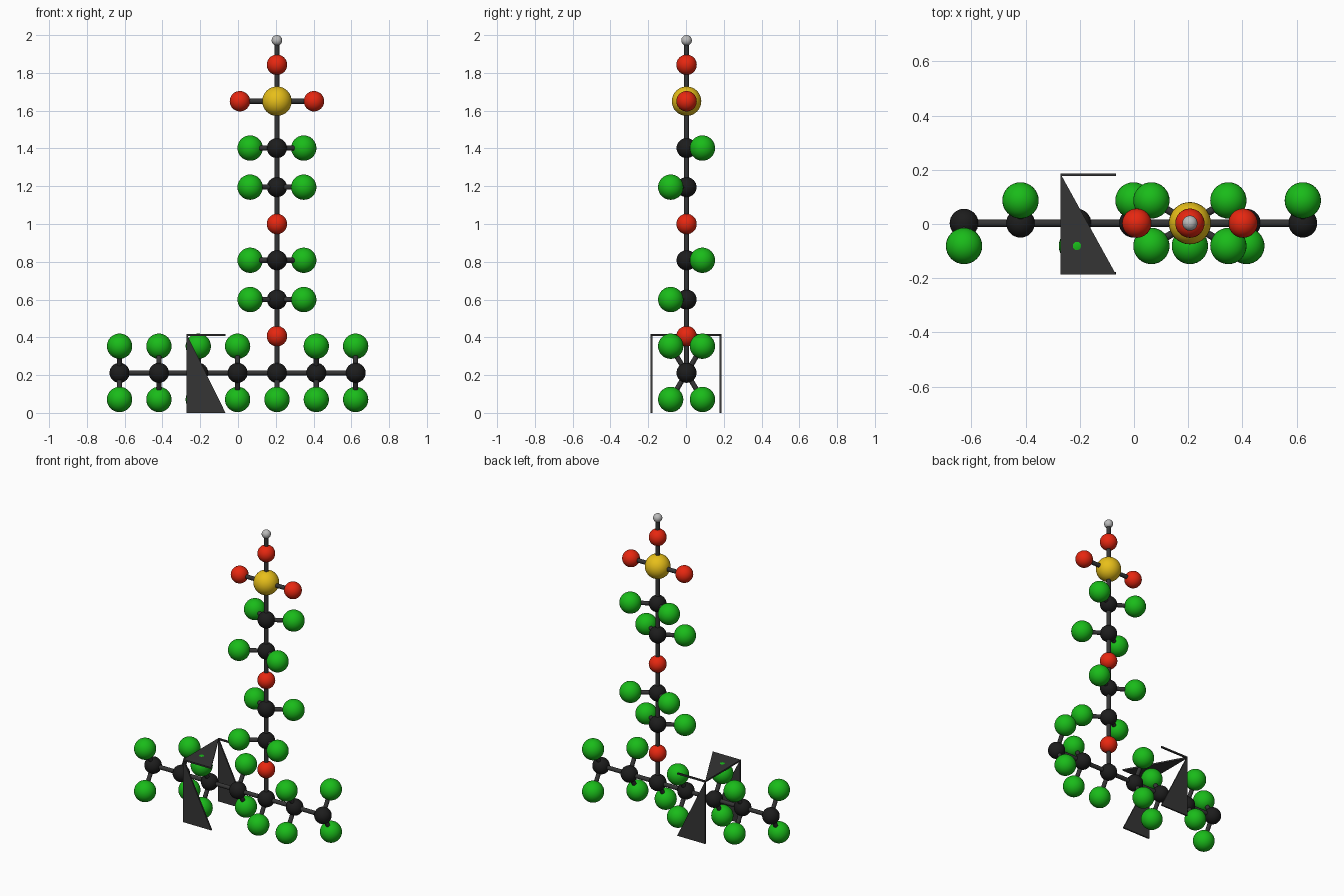
import bpy, bmesh
from mathutils import Vector

if "Cube" in bpy.data.objects:
    bpy.data.objects.remove(bpy.data.objects["Cube"])

Y0 = 0.003   # y of the molecule axis


def material(name, rgb):
    m = bpy.data.materials.new(name)
    m.diffuse_color = (*rgb, 1)
    m.use_nodes = True
    m.node_tree.nodes["Principled BSDF"].inputs["Base Color"].default_value = m.diffuse_color
    return m


BLACK = material("carbon_black", (0.012, 0.012, 0.012))
GREEN = material("fluorine_green", (0.01, 0.5, 0.01))
RED = material("oxygen_red", (0.8, 0.02, 0.005))
YELLOW = material("sulfur_yellow", (0.8, 0.52, 0.01))
WHITE = material("hydrogen_grey", (0.5, 0.5, 0.5))
DARK = material("bond_dark", (0.035, 0.035, 0.035))

KINDS = {"carbon": (0.053, BLACK), "fluorine": (0.067, GREEN),
         "oxygen": (0.054, RED), "sulfur": (0.078, YELLOW),
         "hydrogen": (0.028, WHITE)}


def atom(kind, pos):
    r, mat = KINDS[kind]
    bpy.ops.mesh.primitive_uv_sphere_add(segments=32, ring_count=16, radius=r, location=pos)
    ob = bpy.context.object
    ob.name = kind + "_atom"
    ob.data.materials.append(mat)
    bpy.ops.object.shade_smooth()
    return Vector(pos)


def bond(a, b):
    d = b - a
    bpy.ops.mesh.primitive_cylinder_add(vertices=20, radius=0.0135, depth=d.length, location=(a + b) / 2)
    ob = bpy.context.object
    ob.name = "bond"
    ob.rotation_euler = d.to_track_quat('Z', 'Y').to_euler()
    ob.data.materials.append(DARK)
    bpy.ops.object.shade_smooth_by_angle()


def branch(kind, start, offset):
    bond(start, atom(kind, start + Vector(offset)))


def plate(name, outline, thickness):
    """Thin plate: outline extruded along a thickness vector."""
    bm = bmesh.new()
    face = bm.faces.new([bm.verts.new(p) for p in outline])
    res = bmesh.ops.extrude_face_region(bm, geom=[face], use_keep_orig=True)
    vs = [g for g in res["geom"] if isinstance(g, bmesh.types.BMVert)]
    bmesh.ops.translate(bm, verts=vs, vec=thickness)
    bmesh.ops.recalc_face_normals(bm, faces=bm.faces)
    me = bpy.data.meshes.new(name)
    bm.to_mesh(me)
    bm.free()
    me.materials.append(DARK)
    bpy.context.collection.objects.link(bpy.data.objects.new(name, me))


# Horizontal carbon backbone with fluorine pairs
sides = [-1, 1, -1, 1, -1, -1, 1]
previous = None
for i, side in enumerate(sides):
    c = atom("carbon", (-0.627 + i * 0.2083, Y0, 0.212))
    if previous:
        bond(previous, c)
    for dz in (0.141, -0.141):
        if not (i == 4 and dz > 0):
            branch("fluorine", c, (0, side * 0.084, dz))
    if i == 4:
        root = c
    previous = c

# Vertical side chain: kind, height, y side of its fluorine pair
chain = [("oxygen", 0.406, 0), ("carbon", 0.6, -1), ("carbon", 0.808, 1),
         ("oxygen", 1.0, 0), ("carbon", 1.195, -1), ("carbon", 1.402, 1),
         ("sulfur", 1.65, 0), ("oxygen", 1.843, 0), ("hydrogen", 1.972, 0)]
previous = root
for kind, z, side in chain:
    p = atom(kind, (root.x, Y0, z))
    bond(previous, p)
    for sx in (-1, 1):
        if side:
            branch("fluorine", p, (sx * 0.142, side * 0.084, 0))
        elif kind == "sulfur":
            branch("oxygen", p, (sx * 0.196, 0, 0))
    previous = p

# Bracket: triangular front, back and top plates plus a thin rear rail
xl, xr, yo, zt, t = -0.272, -0.066, 0.187, 0.418, 0.01
for name, s in (("bracket_front", -1), ("bracket_back", 1)):
    plate(name, [(xl, s * yo, 0), (xr, s * yo, 0), (xl, s * yo, zt)], (0, -s * t, 0))
plate("bracket_top", [(xl, -yo, zt), (xr, -yo, zt), (xl, yo, zt)], (0, 0, -t))
plate("bracket_rail", [(xl, yo, zt), (xr, yo, zt), (xr, yo - t, zt), (xl, yo - t, zt)], (0, 0, -t))
